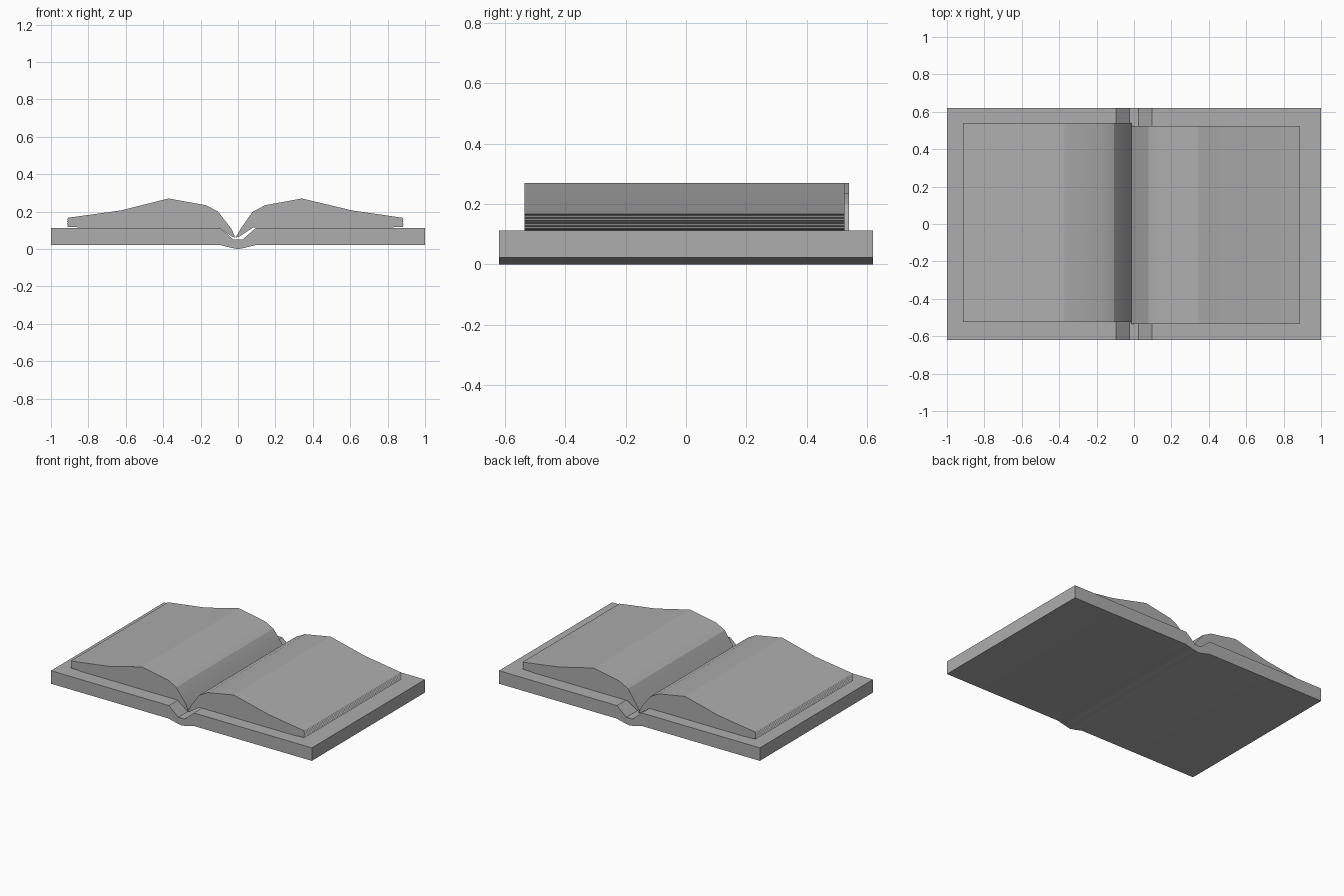
import bpy
import bmesh
import math

cube = bpy.data.objects.get("Cube")
if cube:
    bpy.data.objects.remove(cube, do_unlink=True)

grey = bpy.data.materials.new("plain grey")
grey.use_nodes = True
tone = (0.42, 0.42, 0.42, 1)
grey.diffuse_color = tone
grey.node_tree.nodes["Principled BSDF"].inputs["Base Color"].default_value = tone


def extrude_profile(name, profile, front, back, angle):
    """Extrude an outline in the xz plane from front to back."""
    bm = bmesh.new()
    face = bm.faces.new([bm.verts.new((x, front, z)) for x, z in profile])
    solid = bmesh.ops.extrude_face_region(bm, geom=[face])
    moved = [v for v in solid["geom"] if isinstance(v, bmesh.types.BMVert)]
    bmesh.ops.translate(bm, verts=moved, vec=(0, back - front, 0))
    bmesh.ops.recalc_face_normals(bm, faces=bm.faces)
    mesh = bpy.data.meshes.new(name)
    bm.to_mesh(mesh)
    bm.free()
    mesh.materials.append(grey)
    obj = bpy.data.objects.new(name, mesh)
    bpy.context.collection.objects.link(obj)
    bpy.ops.object.select_all(action="DESELECT")
    obj.select_set(True)
    bpy.context.view_layer.objects.active = obj
    bpy.ops.object.shade_smooth_by_angle(angle=math.radians(angle))
    return obj


def fore_edge(x, side, low, high, teeth=5):
    """Zigzag of stacked sheets, from bottom to top."""
    steps = 2 * teeth
    return [(x - side * 0.007 * (i % 2), low + (high - low) * i / steps)
            for i in range(steps + 1)]


# Cover boards joined by a rounded spine
cover_half = [(0.03, 0.005), (0.1, 0.022), (1, 0.022), (1, 0.112), (0.095, 0.112), (0.024, 0.05)]
cover = [(0, 0)] + cover_half + [(-x, z) for x, z in reversed(cover_half)]
extrude_profile("cover", cover, -0.62, 0.62, 20)

# Left page block: fore edge, arched top, gutter, underside
left_pages = fore_edge(-0.915, -1, 0.119, 0.166) + [
    (-0.626, 0.206), (-0.372, 0.27), (-0.171, 0.234), (-0.107, 0.2),
    (-0.034, 0.106), (-0.014, 0.06), (-0.03, 0.064), (-0.1, 0.114), (-0.82, 0.114)]
extrude_profile("left_pages", left_pages, -0.525, 0.54, 22)

# Right page block
right_pages = fore_edge(0.886, 1, 0.119, 0.166) + [
    (0.61, 0.206), (0.342, 0.27), (0.145, 0.234), (0.077, 0.198),
    (0.017, 0.112), (-0.014, 0.06), (0.01, 0.068), (0.08, 0.114), (0.79, 0.114)]
extrude_profile("right_pages", right_pages, -0.535, 0.525, 22)
